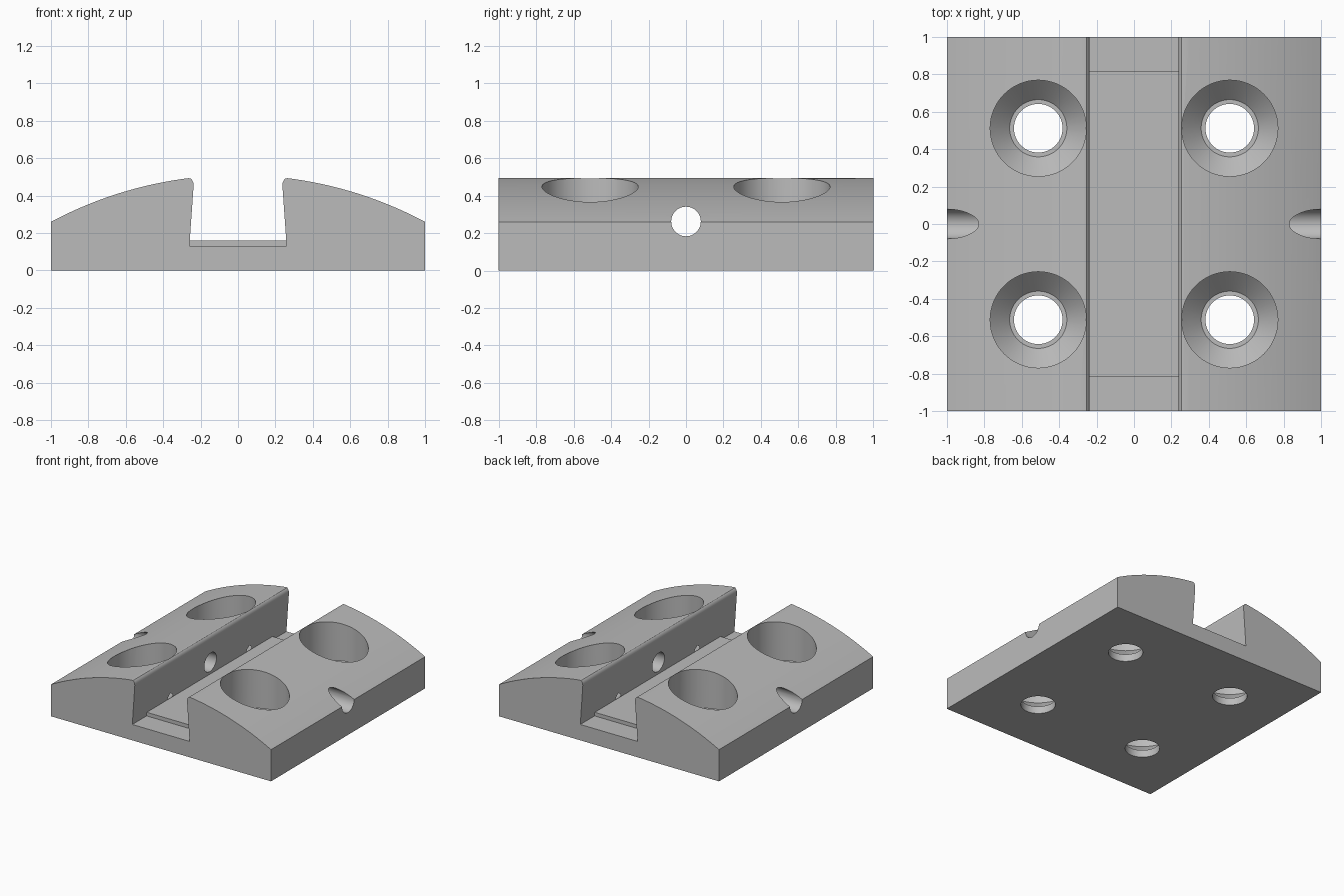
import bpy
import bmesh
import math
from mathutils import Matrix

cube = bpy.data.objects.get("Cube")
if cube:
    bpy.data.objects.remove(cube, do_unlink=True)

# Single grey material
grey = bpy.data.materials.new("plain grey")
grey.use_nodes = True
colour = (0.5, 0.5, 0.5, 1)
grey.diffuse_color = colour
grey.node_tree.nodes["Principled BSDF"].inputs["Base Color"].default_value = colour


def finish(name, bm):
    bmesh.ops.recalc_face_normals(bm, faces=bm.faces[:])
    mesh = bpy.data.meshes.new(name)
    bm.to_mesh(mesh)
    bm.free()
    mesh.materials.append(grey)
    obj = bpy.data.objects.new(name, mesh)
    bpy.context.collection.objects.link(obj)
    return obj


def prism(name, half, y0, y1):
    """Mirror a half outline across x = 0 and extrude it along y."""
    outline = half + [(-x, z) for x, z in reversed(half)]
    bm = bmesh.new()
    face = bm.faces.new([bm.verts.new((x, y0, z)) for x, z in outline])
    new = bmesh.ops.extrude_face_region(bm, geom=[face])["geom"]
    verts = [v for v in new if isinstance(v, bmesh.types.BMVert)]
    bmesh.ops.translate(bm, verts=verts, vec=(0, y1 - y0, 0))
    return finish(name, bm)


def lathe(name, profile, matrix, sides=64):
    """Closed solid of revolution about z, then placed by matrix."""
    bm = bmesh.new()
    rings = []
    for r, z in profile:
        angles = [math.tau * i / sides for i in range(sides)]
        rings.append([bm.verts.new((r * math.cos(a), r * math.sin(a), z)) for a in angles])
    for low, high in zip(rings, rings[1:]):
        for i in range(sides):
            j = (i + 1) % sides
            bm.faces.new((low[i], low[j], high[j], high[i]))
    bm.faces.new(rings[0])
    bm.faces.new(rings[-1])
    bm.transform(matrix)
    return finish(name, bm)


# Block with a crowned top and an undercut central slot
RADIUS, CROWN = 2.125, 0.51
def arc(x):
    return CROWN - RADIUS + math.sqrt(RADIUS ** 2 - x ** 2)

STEPS = 24
crown = [(x, arc(x)) for x in (1 - 0.735 * i / STEPS for i in range(STEPS + 1))]
lip = [(0.254, 0.492), (0.246, 0.485), (0.240, 0.473), (0.2375, 0.46), (0.238, 0.445)]
body = prism("clamp_block", [(1, 0)] + crown + lip + [(0.258, 0.16)], -1, 1)
# outline runs floor-to-floor in the slot and base-to-base underneath

cutters = []

# Lowered slot floor at both ends
end_slot = [(0.26, 0.13), (0.258, 0.16), (0.2545, 0.21)]
cutters.append(prism("front_slot_cutter", end_slot, -1.1, -0.815))
cutters.append(prism("back_slot_cutter", end_slot, 0.815, 1.1))

# Four countersunk screw holes
screw = [(0.13, -0.1), (0.13, 0.06), (0.153, 0.06), (0.257, 0.165), (0.257, 0.7)]
for x in (-0.512, 0.512):
    for y in (-0.512, 0.512):
        cutters.append(lathe("screw_hole_cutter", screw, Matrix.Translation((x, y, 0))))

# Cross hole through both sides
turn = Matrix.Translation((0, 0, 0.262)) @ Matrix.Rotation(math.pi / 2, 4, "Y")
cutters.append(lathe("cross_hole_cutter", [(0.079, -1.2), (0.079, 1.2)], turn, 48))

# Cut everything from the block
bpy.ops.object.select_all(action="DESELECT")
bpy.context.view_layer.objects.active = body
body.select_set(True)
for cutter in cutters:
    cutter.hide_render = True
    mod = body.modifiers.new("cut", "BOOLEAN")
    mod.operation = "DIFFERENCE"
    mod.solver = "EXACT"
    mod.object = cutter
    bpy.ops.object.modifier_apply(modifier=mod.name)
for cutter in cutters:
    bpy.data.objects.remove(cutter, do_unlink=True)

bpy.ops.object.shade_smooth_by_angle(angle=math.radians(30))
